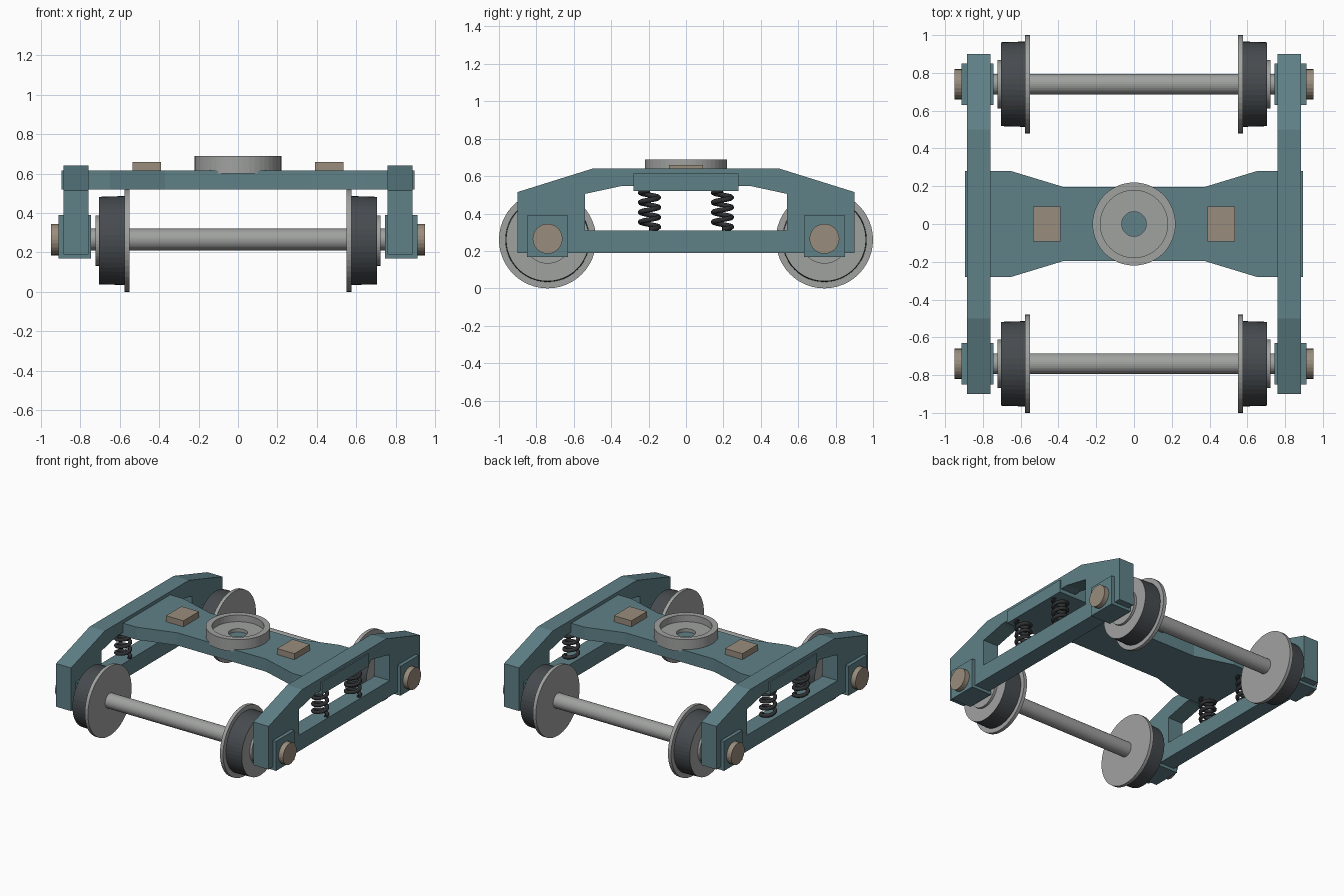
import bpy, bmesh, math
from mathutils import Matrix, Vector

cube = bpy.data.objects.get("Cube")
if cube:
    bpy.data.objects.remove(cube, do_unlink=True)


def material(name, r, g, b):
    m = bpy.data.materials.new(name)
    m.use_nodes = True
    m.diffuse_color = (r, g, b, 1)
    bsdf = next(n for n in m.node_tree.nodes if n.type == 'BSDF_PRINCIPLED')
    bsdf.inputs["Base Color"].default_value = (r, g, b, 1)
    return m


TEAL = material("teal_paint", 0.115, 0.22, 0.245)
STEEL = material("bare_steel", 0.35, 0.36, 0.35)
DARK = material("dark_tread", 0.062, 0.07, 0.078)
SPRING = material("spring_black", 0.028, 0.03, 0.033)
BRONZE = material("bronze", 0.32, 0.265, 0.205)

ALONG_X = Matrix.Rotation(math.pi / 2, 4, 'Y')   # local z becomes x
AXLE_Y, AXLE_Z = 0.74, 0.26


def finish(name, bm, *mats):
    bmesh.ops.recalc_face_normals(bm, faces=bm.faces)
    mesh = bpy.data.meshes.new(name)
    bm.to_mesh(mesh)
    bm.free()
    for m in mats:
        mesh.materials.append(m)
    ob = bpy.data.objects.new(name, mesh)
    bpy.context.collection.objects.link(ob)
    return ob


def box(name, lo, hi, mat):
    bm = bmesh.new()
    bmesh.ops.create_cube(bm, size=1)
    lo, hi = Vector(lo), Vector(hi)
    bmesh.ops.scale(bm, vec=hi - lo, verts=bm.verts)
    bmesh.ops.translate(bm, vec=(lo + hi) / 2, verts=bm.verts)
    return finish(name, bm, mat)


def lathe(name, profile, matrix, mats, closed=False, segments=48, rule=None):
    """Spin (radius, height) points about local z; open ends get caps."""
    bm = bmesh.new()
    rings = []
    for r, h in profile:
        rings.append([bm.verts.new((r * math.cos(a), r * math.sin(a), h))
                      for a in (math.tau * i / segments for i in range(segments))])
    pairs = list(zip(rings, rings[1:]))
    if closed:
        pairs.append((rings[-1], rings[0]))
    else:
        bm.faces.new(rings[0])
        bm.faces.new(rings[-1])
    for k, (a, b) in enumerate(pairs):
        for i in range(segments):
            j = (i + 1) % segments
            f = bm.faces.new((a[i], a[j], b[j], b[i]))
            if rule:
                f.material_index = rule(k)
    bm.transform(matrix)
    return finish(name, bm, *mats)


def mirrored(points):
    return points + [(-a, b) for a, b in reversed(points)]


def side_frame(name, x0, x1):
    """Arched frame with one window, as a ring of quads on each face."""
    outer = mirrored([(-0.9, 0.19), (-0.9, 0.515), (-0.5, 0.64)])
    inner = mirrored([(-0.54, 0.31), (-0.54, 0.505), (-0.345, 0.547)])
    bm = bmesh.new()
    loops = [[bm.verts.new((x, y, z)) for y, z in pts]
             for x, pts in ((x0, outer), (x1, outer), (x1, inner), (x0, inner))]
    for a, b in zip(loops, loops[1:] + loops[:1]):
        for i in range(len(a)):
            j = (i + 1) % len(a)
            bm.faces.new((a[i], a[j], b[j], b[i]))
    return finish(name, bm, TEAL)


def coil(name, x, y, z0, z1, radius, wire, turns, steps=16):
    cu = bpy.data.curves.new(name, 'CURVE')
    cu.dimensions = '3D'
    cu.bevel_depth = wire
    cu.bevel_resolution = 2
    cu.use_fill_caps = True
    sp = cu.splines.new('POLY')
    n = turns * steps
    sp.points.add(n)
    for i, p in enumerate(sp.points):
        a = math.tau * i / steps
        p.co = (x + radius * math.cos(a), y + radius * math.sin(a),
                z0 + (z1 - z0) * i / n, 1)
    cu.materials.append(SPRING)
    ob = bpy.data.objects.new(name, cu)
    bpy.context.collection.objects.link(ob)
    bpy.ops.object.select_all(action='DESELECT')
    ob.select_set(True)
    bpy.context.view_layer.objects.active = ob
    bpy.ops.object.convert(target='MESH')


# Cross beam with wide ends and a narrow waist
half = [(0.895, 0.28), (0.65, 0.28), (0.37, 0.195)]
outline = mirrored(half)
outline += [(x, -y) for x, y in reversed(outline)]
bm = bmesh.new()
base = bm.faces.new([bm.verts.new((x, y, 0.52)) for x, y in outline])
top = bmesh.ops.extrude_face_region(bm, geom=[base], use_keep_orig=True)
bmesh.ops.translate(bm, vec=(0, 0, 0.095),
                    verts=[v for v in top["geom"] if isinstance(v, bmesh.types.BMVert)])
finish("bolster", bm, TEAL)

# Pivot bowl with raised rim and centre hole
lathe("center_bowl", [(0.065, 0.6), (0.22, 0.6), (0.22, 0.69), (0.178, 0.69),
                      (0.178, 0.64), (0.065, 0.64)], Matrix(), [STEEL], closed=True)

for side, s in (("left", 1), ("right", -1)):
    side_frame(f"side_frame_{side}", s * 0.76, s * 0.885)
    xs = sorted((s * 0.39, s * 0.535))
    box(f"side_bearing_{side}", (xs[0], -0.092, 0.61), (xs[1], 0.092, 0.66), BRONZE)
    for end, e in (("back", 1), ("front", -1)):
        tag = f"{end}_{side}"
        coil(f"spring_{tag}", s * 0.82, e * 0.195, 0.315, 0.525, 0.049, 0.0135, 4)
        # Axle box and its round cap
        xs = sorted((s * 0.745, s * 0.912))
        y = e * AXLE_Y
        box(f"axle_box_{tag}", (xs[0], y - 0.109, 0.168), (xs[1], y + 0.109, 0.39), TEAL)
        place = Matrix.Translation((0, y, AXLE_Z)) @ ALONG_X
        cap_place = Matrix.Translation((0, y, AXLE_Z + 0.005)) @ ALONG_X
        lathe(f"axle_cap_{tag}", [(0.08, s * 0.9), (0.08, s * 0.95)], cap_place,
              [BRONZE], segments=24)
        # Wheel: flange, dark tread and hub
        lathe(f"wheel_{tag}",
              [(0.26, s * 0.55), (0.26, s * 0.576), (0.226, s * 0.576),
               (0.222, s * 0.705), (0.128, s * 0.705), (0.128, s * 0.723)],
              place, [STEEL, DARK], rule=lambda k: 1 if k == 2 else 0)

for end, e in (("back", 1), ("front", -1)):
    place = Matrix.Translation((0, e * AXLE_Y, AXLE_Z + 0.005)) @ ALONG_X
    lathe(f"axle_{end}", [(0.055, -0.78), (0.055, 0.78)], place, [STEEL], segments=32)
